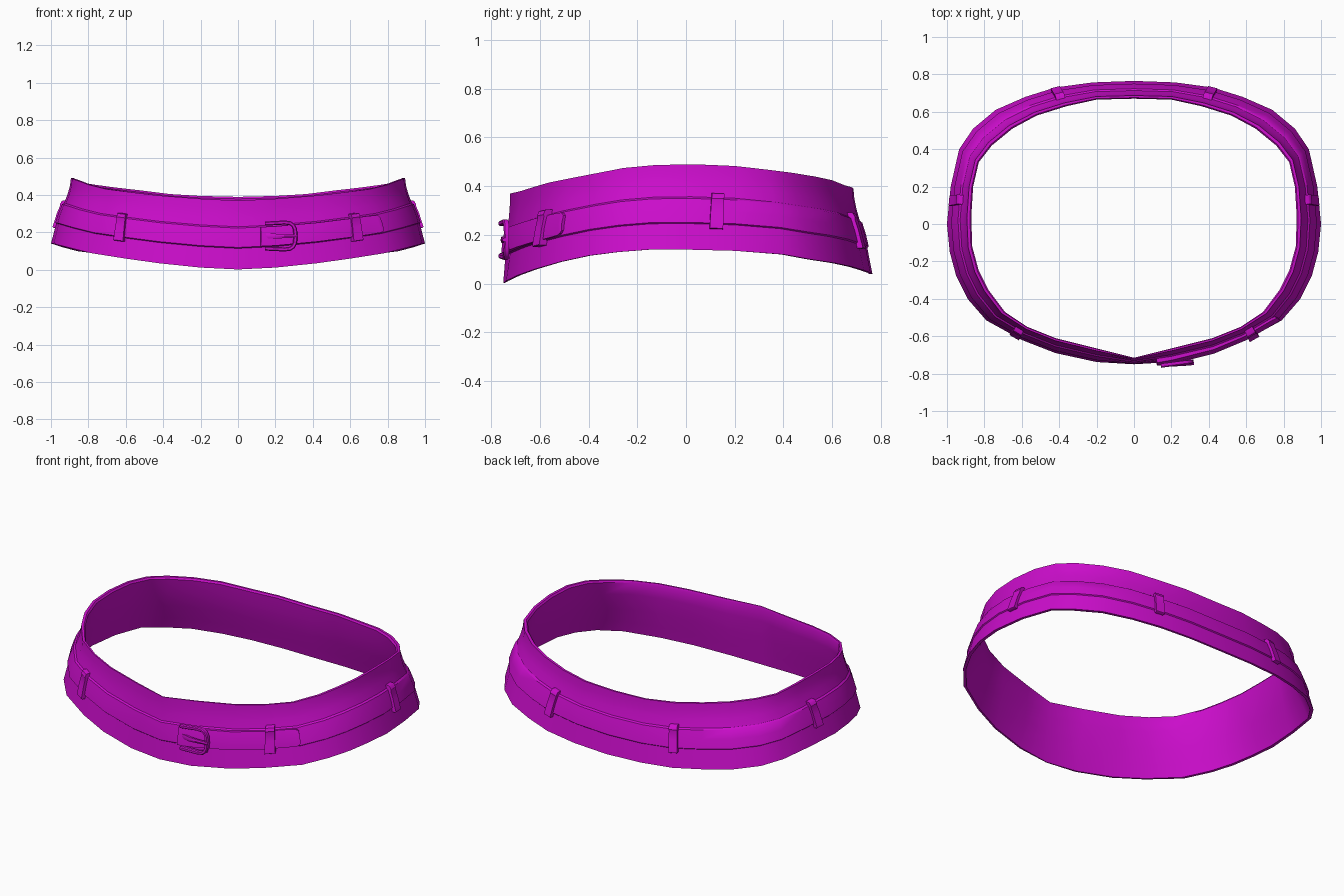
import bpy, bmesh, math
from mathutils import Vector

if "Cube" in bpy.data.objects:
    bpy.data.objects.remove(bpy.data.objects["Cube"])

mat = bpy.data.materials.new("magenta")
mat.diffuse_color = (0.6, 0.004, 0.6, 1)
mat.use_nodes = True
mat.node_tree.nodes["Principled BSDF"].inputs["Base Color"].default_value = mat.diffuse_color

# Half outline from back to front: top edge x, y, z and bottom edge x, y, z
HALF = [
    (0, .67, .39, 0, .765, .04), (.2, .665, .395, .22, .757, .045),
    (.36, .63, .405, .42, .73, .055), (.52, .58, .425, .58, .68, .07),
    (.65, .51, .44, .74, .61, .085), (.76, .42, .455, .86, .51, .10),
    (.83, .33, .467, .935, .40, .12), (.86, .20, .483, .98, .20, .135),
    (.87, .04, .49, 1, 0, .14), (.865, -.12, .487, .985, -.15, .14),
    (.83, -.25, .475, .95, -.28, .13), (.78, -.35, .455, .89, -.40, .115),
    (.69, -.47, .432, .79, -.515, .09), (.57, -.55, .415, .60, -.62, .06),
    (.42, -.61, .397, .42, -.69, .035), (.2, -.665, .38, .2, -.738, .012),
    (0, -.715, .37, 0, -.75, .002)]
N = 32

# Cross-section: blend from top edge to bottom edge, height fraction, outward offset
OUTER = [(.18, 1, 0), (.22, .88, 0), (.32, .75, 0), (.46, .62, 0), (.50, .60, .006),
         (.65, .46, .007), (.78, .32, .006), (.80, .305, -.002), (1, 0, 0)]
INNER = [(.86, 0, 0), (.66, .2, 0), (.38, .45, 0), (.12, .75, 0), (0, .97, 0), (.06, 1, 0)]


def column(i):
    i %= N
    a = HALF[i if i <= 16 else N - i]
    m = 1 if i <= 16 else -1
    return Vector((a[0] * m, a[1], a[2])), Vector((a[3] * m, a[4], a[5]))


def edges(u):
    i = math.floor(u)
    a, b = column(i), column(i + 1)
    return a[0].lerp(b[0], u - i), a[1].lerp(b[1], u - i)


def point(u, s, t, off):
    """Point on the band at outline position u."""
    top, low = edges(u)
    tan = edges(u + .5)[1] - edges(u - .5)[1]
    n = Vector((-tan.y, tan.x, 0)).normalized()
    p = top.lerp(low, s)
    p.z = low.z + (top.z - low.z) * t
    return p + n * off


def surface(u, t, off):
    """Point above the outer face at height fraction t."""
    for a, b in zip(OUTER, OUTER[1:]):
        if a[1] >= t >= b[1]:
            f = (a[1] - t) / (a[1] - b[1])
            return point(u, a[0] + (b[0] - a[0]) * f, t, a[2] + (b[2] - a[2]) * f + off)


def finish(name, verts, faces, angle=35):
    me = bpy.data.meshes.new(name)
    me.from_pydata([tuple(v) for v in verts], [], faces)
    bm = bmesh.new()
    bm.from_mesh(me)
    bmesh.ops.recalc_face_normals(bm, faces=bm.faces[:])
    bm.to_mesh(me)
    bm.free()
    me.materials.append(mat)
    ob = bpy.data.objects.new(name, me)
    bpy.context.collection.objects.link(ob)
    bpy.ops.object.select_all(action='DESELECT')
    ob.select_set(True)
    bpy.context.view_layer.objects.active = ob
    bpy.ops.object.shade_smooth_by_angle(angle=math.radians(angle))
    return ob


def loft(name, rings, closed=False):
    """Skin equal rings of points, with end caps when open."""
    k, n = len(rings[0]), len(rings)
    faces = []
    for i in range(n if closed else n - 1):
        for j in range(k):
            a, b, j2 = i * k, (i + 1) % n * k, (j + 1) % k
            faces.append((a + j, b + j, b + j2, a + j2))
    if not closed:
        faces += [tuple(range(k)), tuple((n - 1) * k + j for j in range(k))]
    return finish(name, [p for r in rings for p in r], faces)


# Waistband with the raised belt in its profile
loft("waistband", [[point(u, *q) for q in OUTER + INNER] for u in range(N)], True)

# Belt loops: four mirrored positions plus a higher front right one over the strap
H = .14
for name, u, lift in [("back_loop_right", 2.05, .016), ("back_loop_left", 29.95, .016),
                      ("side_loop_right", 7.4, .016), ("side_loop_left", 24.6, .016),
                      ("front_loop_right", 12.8, .026), ("front_loop_left", 19.2, .016)]:
    rings = []
    for t, extra in [(.67, .002), (.66, .008), (.61, .008), (.59, 0), (.46, 0),
                     (.32, 0), (.30, .008), (.26, .008), (.25, .002)]:
        rings.append([surface(u - H, t, -.008), surface(u - H, t, lift + extra),
                      surface(u + H, t, lift + extra), surface(u + H, t, -.008)])
    loft(name, rings)

# Overlapping strap end with a rounded tip
rings = []
for u, half in [(11.95, .09), (12.0, .12), (12.08, .135), (12.4, .14), (13, .14),
                (13.5, .14), (14, .14), (14.5, .14), (15, .14), (15.4, .14)]:
    off = .012 + .010 * max(0, u - 13) / 2.4
    rings.append([surface(u, .46 - half, -.006), surface(u, .46 - half, off),
                  surface(u, .46, off + .002),
                  surface(u, .46 + half, off), surface(u, .46 + half, -.006)])
loft("strap_end", rings)


def buckle_y(x):
    return -.758 + (x - .15) * .13


# Buckle frame: open on the left, rounded on the right
path = [(.145, .247)]
for k in range(9):
    a = math.pi / 2 - math.pi * k / 8
    c, s = math.cos(a), math.sin(a)
    path.append((.25 + .058 * abs(c) ** .7, .181 + .072 * math.copysign(abs(s) ** .7, s)))
path.append((.145, .114))
rings = []
for i, (x, z) in enumerate(path):
    a, b = path[max(i - 1, 0)], path[min(i + 1, len(path) - 1)]
    d = Vector((b[0] - a[0], 0, b[1] - a[1])).normalized()
    n = Vector((-d.z, 0, d.x))
    rings.append([Vector((x, buckle_y(x) + dy, z)) + n * w
                  for w, dy in [(-.011, .012), (-.011, -.004), (-.006, -.010),
                                (.006, -.010), (.011, -.004), (.011, .012)]])
loft("buckle_frame", rings)

# Buckle prong
rings = []
for x, w, dy in [(.15, .013, .012), (.20, .013, -.006), (.26, .010, -.012), (.32, .007, -.014)]:
    y = buckle_y(x) + dy
    rings.append([(x, y + .012, .18 - w), (x, y, .18 - w), (x, y - .004, .18),
                  (x, y, .18 + w), (x, y + .012, .18 + w)])
loft("buckle_prong", rings)
